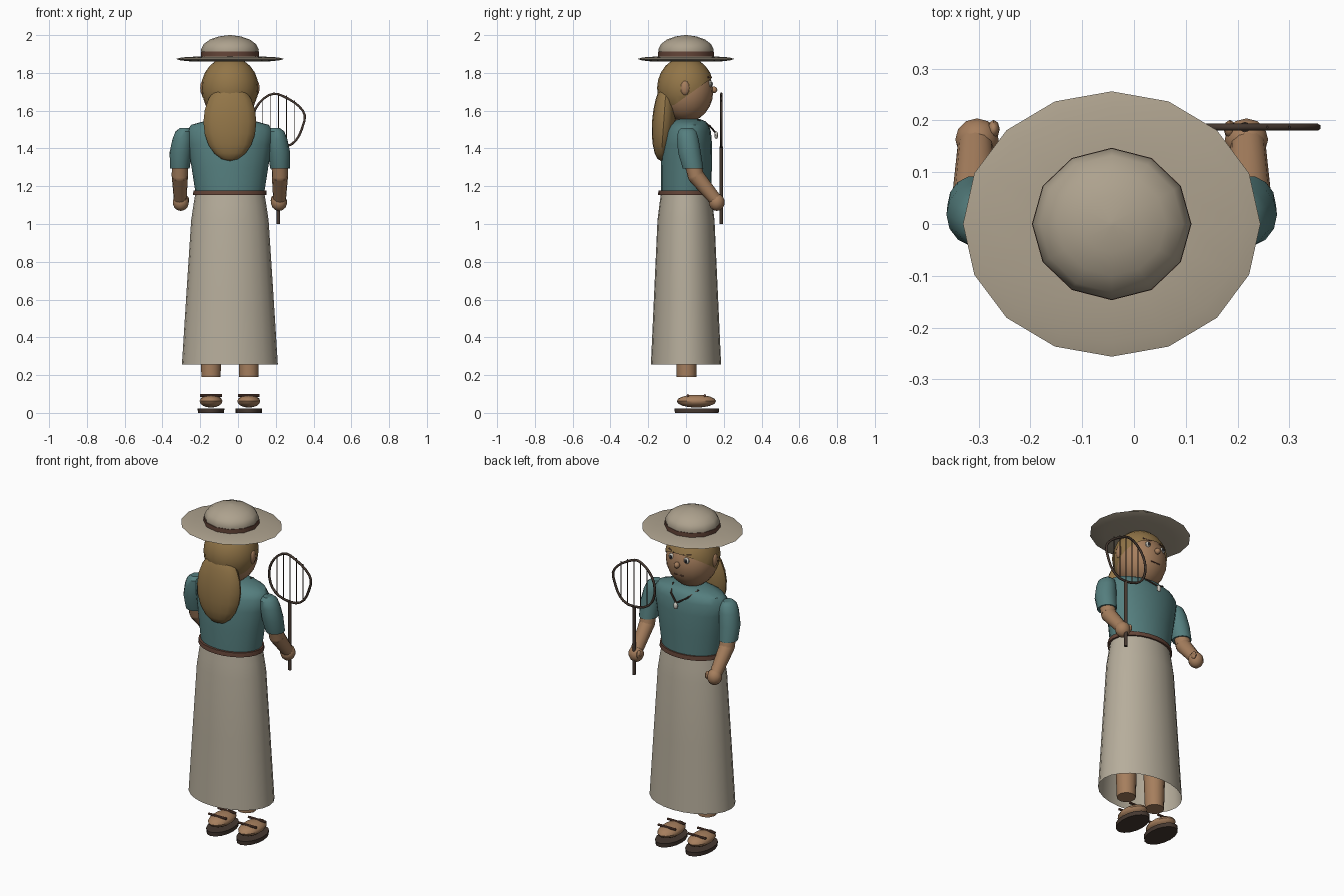
import bpy, bmesh, math
from mathutils import Vector, Matrix

if "Cube" in bpy.data.objects:
    bpy.data.objects.remove(bpy.data.objects["Cube"])

CX = -0.043  # body centre line


def mat(name, col):
    m = bpy.data.materials.new(name)
    m.diffuse_color = (*col, 1)
    m.use_nodes = True
    m.node_tree.nodes["Principled BSDF"].inputs["Base Color"].default_value = m.diffuse_color
    return m


STRAW = mat("straw", (0.42, 0.36, 0.27))
CLOTH = mat("linen", (0.47, 0.42, 0.33))
TEAL = mat("teal", (0.09, 0.21, 0.21))
SKIN = mat("skin", (0.38, 0.21, 0.11))
HAIR = mat("hair", (0.29, 0.18, 0.065))
BROWN = mat("leather", (0.13, 0.06, 0.04))
DARK = mat("dark_wood", (0.06, 0.04, 0.03))
WHITE = mat("shell", (0.6, 0.58, 0.52))
BLACK = mat("black", (0.02, 0.02, 0.025))


def finish(name, bm, m, angle=40):
    bmesh.ops.recalc_face_normals(bm, faces=bm.faces)
    me = bpy.data.meshes.new(name)
    bm.to_mesh(me)
    bm.free()
    ob = bpy.data.objects.new(name, me)
    bpy.context.collection.objects.link(ob)
    me.materials.append(m)
    bpy.ops.object.select_all(action='DESELECT')
    ob.select_set(True)
    bpy.context.view_layer.objects.active = ob
    bpy.ops.object.shade_smooth_by_angle(angle=math.radians(angle))
    return ob


def loft(name, m, rings, n=16, caps=True, angle=40):
    """rings: (x, y, z, rx, ry) horizontal ellipses joined in order"""
    bm = bmesh.new()
    loops = [[bm.verts.new((x + rx * math.cos(2 * math.pi * i / n),
                            y + ry * math.sin(2 * math.pi * i / n), z)) for i in range(n)]
             for x, y, z, rx, ry in rings]
    for a, b in zip(loops, loops[1:]):
        for i in range(n):
            j = (i + 1) % n
            bm.faces.new((a[i], a[j], b[j], b[i]))
    if caps:
        bm.faces.new(loops[0])
        bm.faces.new(loops[-1])
    return finish(name, bm, m, angle)


def ball(name, m, c, r, n=16, rot=0, cut=None):
    bm = bmesh.new()
    mx = Matrix.Translation(c) @ Matrix.Rotation(rot, 4, 'X') @ Matrix.Diagonal((*r, 1))
    bmesh.ops.create_uvsphere(bm, u_segments=n, v_segments=max(6, n * 5 // 8), radius=1, matrix=mx)
    if cut:
        bmesh.ops.bisect_plane(bm, geom=bm.verts[:] + bm.edges[:] + bm.faces[:],
                               plane_co=cut[0], plane_no=cut[1], clear_inner=True)
    return finish(name, bm, m)


def rod(name, m, a, b, r1, r2=None, n=10):
    a, b = Vector(a), Vector(b)
    d = b - a
    bm = bmesh.new()
    mx = Matrix.Translation((a + b) / 2) @ d.to_track_quat('Z', 'Y').to_matrix().to_4x4()
    bmesh.ops.create_cone(bm, cap_ends=True, segments=n, radius1=r1,
                          radius2=r1 if r2 is None else r2, depth=d.length, matrix=mx)
    return finish(name, bm, m)


# Hat
loft("hat_brim", STRAW, [(CX, 0, 1.86, 0.2, 0.178), (CX, 0, 1.866, 0.26, 0.232),
                         (CX, 0, 1.874, 0.287, 0.256), (CX, 0, 1.882, 0.255, 0.228),
                         (CX, 0, 1.888, 0.15, 0.14)], 16)
loft("hat_band", BROWN, [(CX, 0, 1.886, 0.154, 0.147), (CX, 0, 1.913, 0.154, 0.147)], 12)
loft("hat_crown", STRAW, [(CX, 0, 1.885, 0.146, 0.139), (CX, 0, 1.925, 0.153, 0.146),
                          (CX, 0, 1.953, 0.138, 0.132), (CX, 0, 1.977, 0.105, 0.1),
                          (CX, 0, 1.993, 0.058, 0.055), (CX, 0, 2.0, 0.005, 0.005)], 12)

# Head and hair
ball("head", SKIN, (CX, 0.002, 1.702), (0.145, 0.142, 0.162), 20)
ball("hair_cap", HAIR, (CX, -0.003, 1.72), (0.152, 0.15, 0.165), 20,
     cut=((CX, 0.14, 1.775), (0, -0.58, 0.81)))
ball("back_hair", HAIR, (CX, -0.118, 1.54), (0.14, 0.062, 0.207), 16, rot=math.radians(-4))
ball("nose", SKIN, (CX, 0.148, 1.71), (0.017, 0.018, 0.018), 10)
rod("neck", SKIN, (CX, 0.0, 1.48), (CX, 0.0, 1.6), 0.055, n=12)
rod("mouth", BROWN, (CX - 0.03, 0.131, 1.645), (CX + 0.03, 0.131, 1.645), 0.004, n=6)

# Torso, belt and open skirt
loft("blouse", TEAL, [(CX, 0, 1.165, 0.182, 0.133), (CX, 0.002, 1.30, 0.203, 0.135),
                      (CX, 0.006, 1.42, 0.222, 0.132), (CX, 0.01, 1.49, 0.23, 0.122),
                      (CX, 0.015, 1.525, 0.205, 0.105), (CX, 0.02, 1.543, 0.14, 0.085),
                      (CX, 0.015, 1.555, 0.07, 0.06)], 20)
loft("belt", BROWN, [(CX, -0.002, 1.153, 0.195, 0.146), (CX, -0.002, 1.178, 0.193, 0.144)], 24)
loft("skirt", CLOTH, [(CX, 0, 0.255, 0.254, 0.186), (CX, 0, 0.65, 0.229, 0.168),
                      (CX, 0, 1.02, 0.205, 0.151), (CX, 0, 1.10, 0.193, 0.141),
                      (CX, 0, 1.16, 0.183, 0.133)], 24, caps=False)

# Parts repeated left and right
for s, side in ((-1, "left"), (1, "right")):
    def X(d):
        return CX + s * d

    ball("ear_" + side, SKIN, (X(0.142), -0.005, 1.72), (0.016, 0.026, 0.04), 10)
    ball("eye_" + side, WHITE, (X(0.05), 0.128, 1.742), (0.018, 0.01, 0.018), 10)
    ball("pupil_" + side, BLACK, (X(0.05), 0.136, 1.742), (0.009, 0.006, 0.011), 8)
    rod("eyebrow_" + side, BROWN, (X(0.03), 0.131, 1.772), (X(0.075), 0.115, 1.778), 0.004, n=6)
    # Arm
    loft("sleeve_" + side, TEAL, [(X(0.265), 0.037, 1.295, 0.052, 0.056),
                                  (X(0.26), 0.018, 1.38, 0.059, 0.062),
                                  (X(0.25), 0.01, 1.45, 0.054, 0.058),
                                  (X(0.243), 0.006, 1.49, 0.045, 0.05),
                                  (X(0.24), 0.005, 1.508, 0.025, 0.03)], 14)
    rod("upper_arm_" + side, SKIN, (X(0.264), 0.03, 1.34), (X(0.265), 0.052, 1.255), 0.043, n=12)
    ball("elbow_" + side, SKIN, (X(0.265), 0.052, 1.255), (0.043, 0.043, 0.043), 12)
    rod("forearm_" + side, SKIN, (X(0.265), 0.052, 1.255), (X(0.263), 0.155, 1.13), 0.043, 0.034, 12)
    ball("hand_" + side, SKIN, (X(0.26), 0.163, 1.115), (0.043, 0.042, 0.046), 12)
    ball("thumb_" + side, SKIN, (X(0.228), 0.183, 1.125), (0.012, 0.018, 0.024), 8)
    # Leg and sandal
    rod("leg_" + side, SKIN, (X(0.1), 0.003, 0.19), (X(0.1), 0.0, 0.75), 0.052, 0.07, 14)
    ball("foot_" + side, SKIN, (X(0.1), 0.055, 0.062), (0.062, 0.104, 0.034), 14)
    loft("sole_" + side, DARK, [(X(0.1), 0.057, 0.0, 0.069, 0.116),
                                (X(0.1), 0.057, 0.024, 0.071, 0.118)], 16)
    for k, y in enumerate((0.01, 0.1)):
        rod(f"strap_{side}_{k}", BROWN, (X(0.042), y, 0.092), (X(0.158), y, 0.092), 0.007, n=8)
    # Necklace cord
    rod("cord_back_" + side, DARK, (X(0.085), 0.062, 1.55), (X(0.055), 0.125, 1.52), 0.005, n=6)
    rod("cord_front_" + side, DARK, (X(0.055), 0.125, 1.52), (X(0), 0.155, 1.485), 0.005, n=6)
ball("pendant", WHITE, (CX, 0.16, 1.47), (0.014, 0.01, 0.02), 10)

# Racket
RX, RY, RZ = 0.214, 0.187, 1.547
rod("racket_handle", DARK, (RX, RY, 1.0), (RX, RY, 1.41), 0.010, n=10)
bpy.ops.curve.primitive_bezier_circle_add(radius=1)
ring = bpy.context.object
ring.name = "racket_frame"
for p in ring.data.splines[0].bezier_points:
    h = [Vector((RX + v.x * 0.138, RY, RZ + v.y * 0.14)) for v in (p.co, p.handle_left, p.handle_right)]
    p.handle_left_type = p.handle_right_type = 'FREE'
    p.co, p.handle_left, p.handle_right = h
ring.data.dimensions = '3D'
ring.data.resolution_u = 7
ring.data.bevel_depth = 0.007
ring.data.bevel_resolution = 1
ring.location = (0, 0, 0)
ring.data.materials.append(DARK)
for i in range(-2, 3):
    dx = i * 0.043
    h = 0.14 * math.sqrt(1 - (dx / 0.138) ** 2)
    rod(f"racket_string_{i + 2}", DARK, (RX + dx, RY, RZ - h), (RX + dx, RY, RZ + h), 0.0025, n=6)
